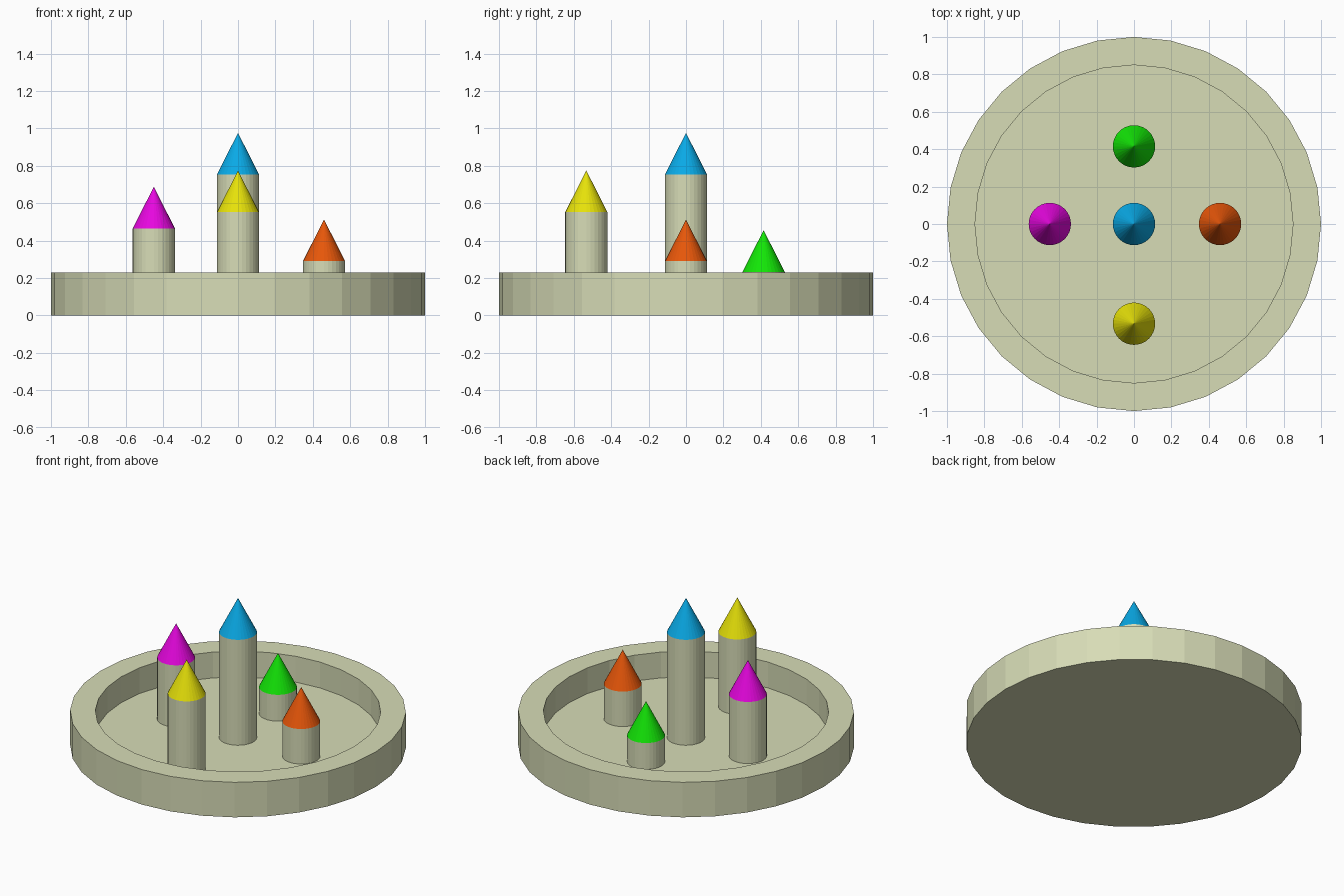
import bpy, bmesh, math

if "Cube" in bpy.data.objects:
    bpy.data.objects.remove(bpy.data.objects["Cube"])

SIDES = 32
FLOOR = 0.06
RIM = 0.23
TOWER_R = 0.113
ROOF_H = 0.223


def material(name, srgb):
    mat = bpy.data.materials.new(name)
    mat.diffuse_color = [c ** 2.2 for c in srgb] + [1.0]
    mat.use_nodes = True
    mat.node_tree.nodes["Principled BSDF"].inputs["Base Color"].default_value = mat.diffuse_color
    return mat


def lathe(name, profile, mat, location=(0, 0, 0)):
    """Revolve (radius, z) points around z; radius 0 makes a tip, open ends get capped."""
    bm = bmesh.new()
    rings = []
    for r, z in profile:
        if r == 0:
            rings.append([bm.verts.new((0, 0, z))] * SIDES)
        else:
            rings.append([bm.verts.new((r * math.cos(2 * math.pi * i / SIDES),
                                        r * math.sin(2 * math.pi * i / SIDES), z))
                          for i in range(SIDES)])
    for a, b in zip(rings, rings[1:]):
        for i in range(SIDES):
            j = (i + 1) % SIDES
            quad = [a[i], a[j], b[j], b[i]]
            bm.faces.new(list(dict.fromkeys(quad)))
    for ring, (r, z) in ((rings[0], profile[0]), (rings[-1], profile[-1])):
        if r > 0:
            bm.faces.new(ring)
    bmesh.ops.recalc_face_normals(bm, faces=bm.faces)
    mesh = bpy.data.meshes.new(name)
    bm.to_mesh(mesh)
    bm.free()
    mesh.materials.append(mat)
    obj = bpy.data.objects.new(name, mesh)
    obj.location = location
    bpy.context.collection.objects.link(obj)
    return obj


stone = material("stone", (0.84, 0.86, 0.71))

# Round dish with a raised rim
lathe("dish", [(1, 0), (1, RIM), (0.85, RIM), (0.85, FLOOR)], stone)

# Towers with coloured cone roofs: name, x, y, wall top, colour
towers = [
    ("centre", 0, 0, 0.753, (0.07, 0.66, 0.90)),
    ("left", -0.45, 0, 0.465, (0.90, 0.06, 0.87)),
    ("right", 0.46, 0, 0.29, (0.90, 0.34, 0.07)),
    ("back", 0, 0.415, 0.233, (0.10, 0.90, 0.06)),
    ("front", 0, -0.533, 0.552, (0.90, 0.88, 0.07)),
]
for name, x, y, top, colour in towers:
    lathe(name + "_tower", [(TOWER_R, FLOOR), (TOWER_R, top)], stone, (x, y, 0))
    lathe(name + "_roof", [(TOWER_R, top), (0, top + ROOF_H)],
          material(name + "_roof_colour", colour), (x, y, 0))
